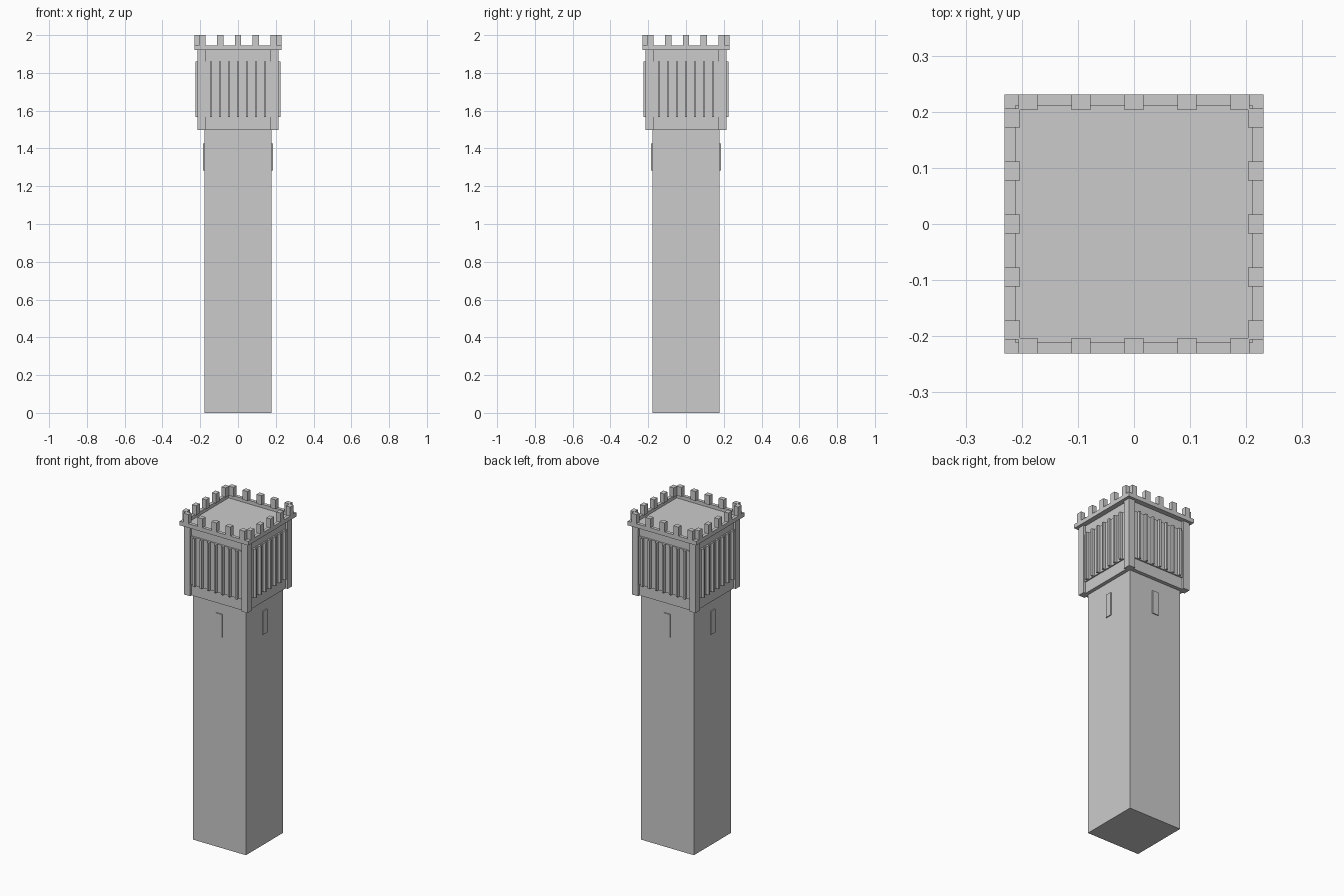
import bpy, bmesh
from mathutils import Matrix, Vector

if "Cube" in bpy.data.objects:
    bpy.data.objects.remove(bpy.data.objects["Cube"])

stone = bpy.data.materials.new("grey_stone")
stone.diffuse_color = (0.6, 0.6, 0.6, 1)
stone.use_nodes = True
stone.node_tree.nodes["Principled BSDF"].inputs["Base Color"].default_value = stone.diffuse_color


def add_box(bm, x0, x1, y0, y1, z0, z1, turn=0):
    """Box from its bounds, turned by quarter steps about z."""
    m = (Matrix.Rotation(turn * 1.5707963, 4, 'Z')
         @ Matrix.Translation(((x0 + x1) / 2, (y0 + y1) / 2, (z0 + z1) / 2))
         @ Matrix.Diagonal((x1 - x0, y1 - y0, z1 - z0, 1)))
    return bmesh.ops.create_cube(bm, size=1, matrix=m)


def finish(bm, name):
    me = bpy.data.meshes.new(name)
    bm.to_mesh(me)
    bm.free()
    me.materials.append(stone)
    ob = bpy.data.objects.new(name, me)
    bpy.context.collection.objects.link(ob)
    return ob


def boxes(name, bounds, turns=(0,)):
    """One object of boxes, repeated on the given sides."""
    bm = bmesh.new()
    for t in turns:
        for b in bounds:
            add_box(bm, *b, turn=t)
    return finish(bm, name)


SIDES = range(4)

# Shaft and the head it carries
boxes("shaft", [(-.178, .178, -.178, .178, 0, 1.5)])
boxes("head_core", [(-.2, .2, -.2, .2, 1.497, 1.92)])

# Thin window plates high on each shaft side
boxes("shaft_windows", [(-.02, .02, -.184, -.177, 1.283, 1.425)], SIDES)

# Corner posts around the head
boxes("corner_posts", [(-.214, -.172, -.214, -.172, 1.497, 1.922)], SIDES)

# Louvre panels with seven upright slats per side
boxes("louvre_panels", [(-.172, .172, -.207, -.199, 1.566, 1.86)], SIDES)
boxes("louvre_slats",
      [(i * .0475 - .006, i * .0475 + .006, -.224, -.2, 1.566, 1.86)
       for i in range(-3, 4)], SIDES)

# Roof tray: overhanging slab with a sunken floor
bm = bmesh.new()
add_box(bm, -.231, .231, -.231, .231, 1.92, 1.945)
bm.normal_update()
top = [f for f in bm.faces if f.normal.z > .9]
bmesh.ops.inset_region(bm, faces=top, thickness=.028)
floor = bmesh.ops.extrude_discrete_faces(bm, faces=top)["faces"]
bmesh.ops.translate(bm, verts=floor[0].verts[:], vec=Vector((0, 0, -.022)))
finish(bm, "roof_tray")

# Five merlons per side
boxes("merlons",
      [(i * .0945 - .017, i * .0945 + .017, -.231, -.203, 1.943, 2.0)
       for i in range(-2, 3)], SIDES)
